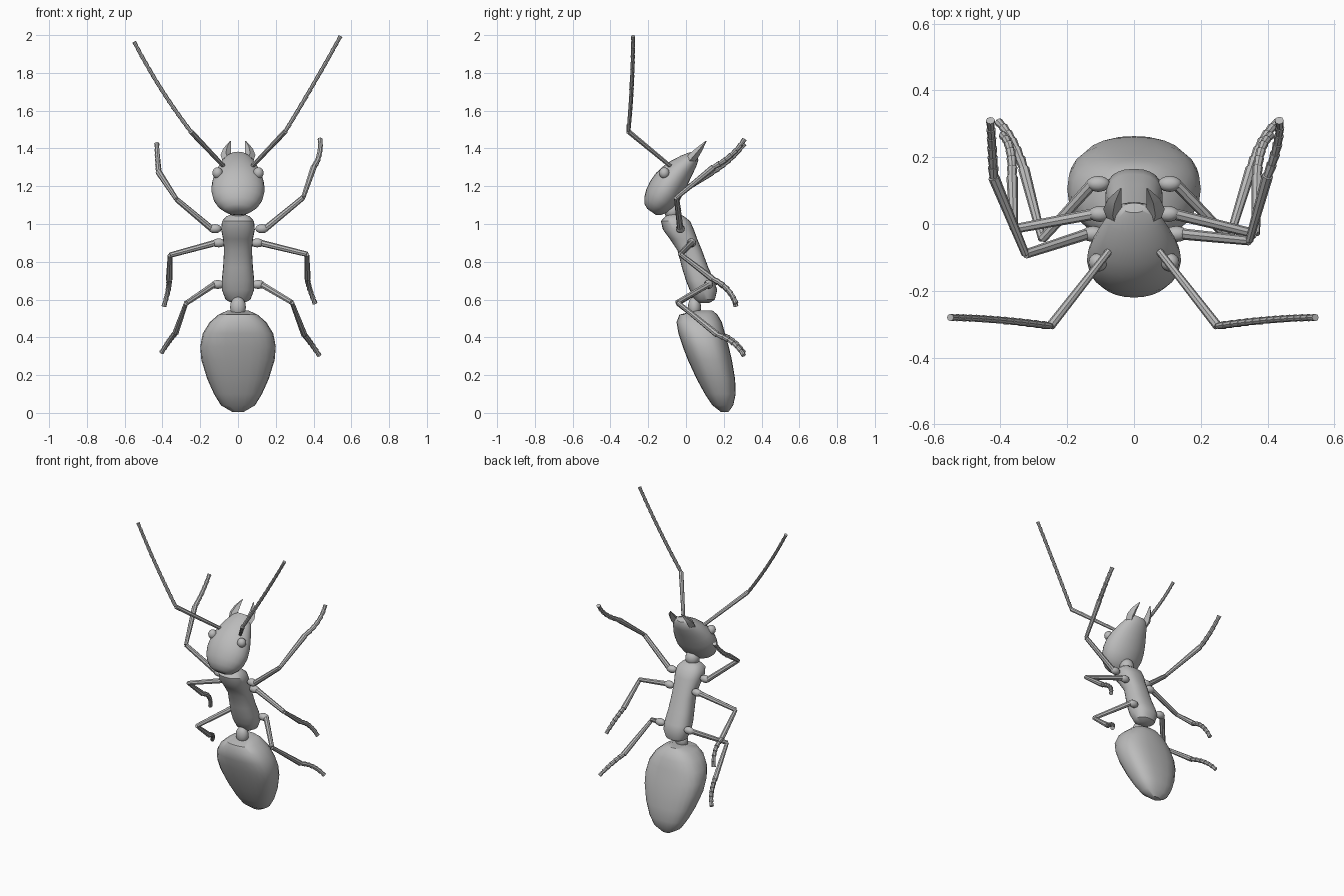
import bpy, bmesh, math
from mathutils import Vector

if "Cube" in bpy.data.objects:
    bpy.data.objects.remove(bpy.data.objects["Cube"], do_unlink=True)

grey = bpy.data.materials.new("body grey")
grey.use_nodes = True
COLOUR = (0.50, 0.50, 0.50, 1)
grey.diffuse_color = COLOUR
grey.node_tree.nodes["Principled BSDF"].inputs["Base Color"].default_value = COLOUR


def finish(name, bm, angle=40):
    """Turn a bmesh into a shaded object."""
    bmesh.ops.recalc_face_normals(bm, faces=bm.faces)
    mesh = bpy.data.meshes.new(name)
    bm.to_mesh(mesh)
    bm.free()
    mesh.materials.append(grey)
    obj = bpy.data.objects.new(name, mesh)
    bpy.context.collection.objects.link(obj)
    bpy.ops.object.select_all(action='DESELECT')
    obj.select_set(True)
    bpy.context.view_layer.objects.active = obj
    bpy.ops.object.shade_smooth_by_angle(angle=math.radians(angle))
    return obj


def skin(bm, rings):
    """Bridge successive vertex rings and cap both ends."""
    for a, b in zip(rings, rings[1:]):
        n = len(a)
        for i in range(n):
            j = (i + 1) % n
            bm.faces.new((a[i], a[j], b[j], b[i]))
    bm.faces.new(rings[0])
    bm.faces.new(rings[-1])


def loft(name, origin, axis, stations, power=2.0, sides=24, angle=40):
    """Loft rounded sections (t, side radius, low, high) along an axis in the YZ plane."""
    d = Vector(axis).normalized()
    up = Vector((0, -d.z, d.y))
    bm = bmesh.new()
    rings = []
    for t, rx, lo, hi in stations:
        ring = []
        for k in range(sides):
            a = 2 * math.pi * k / sides
            c, s = math.cos(a), math.sin(a)
            u = math.copysign(abs(c) ** (2 / power), c) * rx
            v = (lo + hi) / 2 + math.copysign(abs(s) ** (2 / power), s) * (hi - lo) / 2
            ring.append(bm.verts.new(Vector(origin) + d * t + up * v + Vector((u, 0, 0))))
        rings.append(ring)
    skin(bm, rings)
    return finish(name, bm, angle)


def rod(bm, p, q, r1, r2, sides=8):
    """Tapered rod between two points."""
    p, q = Vector(p), Vector(q)
    rot = (q - p).to_track_quat('Z', 'Y')
    skin(bm, [[bm.verts.new(c + rot @ Vector((r * math.cos(a), r * math.sin(a), 0)))
               for a in (2 * math.pi * k / sides for k in range(sides))]
              for c, r in ((p, r1), (q, r2))])


def segmented(bm, path, count, r1, r2):
    """Chain of flared segments along a quadratic curve through three points."""
    a, m, b = (Vector(p) for p in path)
    ctrl = 2 * m - (a + b) / 2
    pts = [a * (1 - t) ** 2 + ctrl * 2 * t * (1 - t) + b * t * t
           for t in (i / count for i in range(count + 1))]
    for i in range(count):
        r = r1 + (r2 - r1) * i / count
        rod(bm, pts[i], pts[i + 1], r * 0.78, r)


def ball(name, centre, size, sides=16):
    bm = bmesh.new()
    bmesh.ops.create_uvsphere(bm, u_segments=sides, v_segments=sides // 2, radius=1)
    for v in bm.verts:
        v.co = Vector([c + s * x for c, s, x in zip(centre, size, v.co)])
    return finish(name, bm, 60)


# Body: head, thorax, waist bead and abdomen
loft("head", (0, -0.17, 1.07), (0, 0.58, 0.815),
     [(-0.012, 0.04, -0.02, 0.035), (0, 0.075, -0.04, 0.06), (0.03, 0.108, -0.062, 0.083),
      (0.07, 0.131, -0.076, 0.099), (0.12, 0.141, -0.08, 0.107), (0.17, 0.138, -0.073, 0.107),
      (0.22, 0.125, -0.065, 0.097), (0.27, 0.106, -0.056, 0.079), (0.32, 0.084, -0.047, 0.053),
      (0.355, 0.062, -0.036, 0.03), (0.373, 0.035, -0.02, 0.015)])
loft("thorax", (0, 0, 0), (0, 0, 1),
     [(0.583, 0.035, -0.125, -0.065), (0.6, 0.066, -0.153, -0.045), (0.65, 0.085, -0.165, -0.02),
      (0.7, 0.086, -0.15, 0.0), (0.77, 0.079, -0.118, 0.022), (0.86, 0.074, -0.085, 0.045),
      (0.92, 0.079, -0.06, 0.085), (0.97, 0.089, -0.042, 0.122), (1.015, 0.085, -0.022, 0.133),
      (1.04, 0.062, 0.01, 0.11), (1.055, 0.03, 0.035, 0.08)], power=2.4)
ball("neck", (0, -0.07, 1.07), (0.045, 0.045, 0.05))
ball("waist", (0, 0.045, 0.56), (0.042, 0.035, 0.055))
loft("abdomen", (0, 0, 0), (0, 0, 1),
     [(0.005, 0.03, -0.225, -0.185), (0.04, 0.09, -0.25, -0.14), (0.1, 0.127, -0.263, -0.1),
      (0.18, 0.163, -0.26, -0.056), (0.28, 0.194, -0.243, -0.01), (0.35, 0.2, -0.227, 0.017),
      (0.42, 0.187, -0.207, 0.04), (0.48, 0.15, -0.19, 0.05), (0.52, 0.104, -0.167, 0.035),
      (0.542, 0.055, -0.14, -0.055)], power=2.5, angle=35)

# Paired head parts
for s, side in ((1, "left"), (-1, "right")):
    ball(side + "_eye", (0.108 * s, -0.115, 1.27), (0.028, 0.028, 0.03))
    # Curved, pointed jaw blade
    bm = bmesh.new()
    skin(bm, [[bm.verts.new((s * (x + w * cx), y + 0.018 * k * cy, z - 0.012 * k * cy))
               for cx, cy in ((-1, 0), (0, -1), (1, 0), (0, 1))]
              for x, y, z, w, k in ((0.055, 0.015, 1.33, 0.026, 1.2), (0.064, 0.045, 1.365, 0.028, 1.1),
                                    (0.058, 0.075, 1.4, 0.02, 0.7), (0.04, 0.107, 1.44, 0.002, 0.1))])
    finish(side + "_jaw", bm)

# Antennae: straight base and beaded whip
for side, s, mid, tip in (("left", 1, (0.405, -0.287, 1.75), (0.543, -0.28, 1.995)),
                          ("right", -1, (-0.41, -0.287, 1.72), (-0.55, -0.28, 1.965))):
    elbow = (0.25 * s, -0.305, 1.49)
    bm = bmesh.new()
    rod(bm, (0.07 * s, -0.075, 1.3), elbow, 0.011, 0.014)
    segmented(bm, (elbow, mid, tip), 14, 0.012, 0.011)
    finish(side + "_antenna", bm)

# Legs: hip, knee, ankle, foot middle, foot tip
LEGS = {
    "left_front_leg": ((0.145, -0.03, 0.975), (0.345, -0.05, 1.14), (0.4, 0.145, 1.3),
                       (0.43, 0.24, 1.365), (0.435, 0.31, 1.45)),
    "right_front_leg": ((-0.14, -0.03, 0.975), (-0.325, -0.09, 1.13), (-0.42, 0.14, 1.275),
                        (-0.425, 0.23, 1.34), (-0.43, 0.31, 1.425)),
    "left_middle_leg": ((0.12, 0.03, 0.9), (0.365, -0.03, 0.84), (0.368, 0.14, 0.71),
                        (0.38, 0.22, 0.655), (0.408, 0.265, 0.58)),
    "right_middle_leg": ((-0.12, 0.03, 0.9), (-0.36, -0.015, 0.835), (-0.365, 0.14, 0.705),
                         (-0.37, 0.22, 0.65), (-0.392, 0.265, 0.565)),
    "left_rear_leg": ((0.125, 0.12, 0.68), (0.285, -0.045, 0.585), (0.35, 0.165, 0.415),
                      (0.385, 0.25, 0.37), (0.43, 0.305, 0.305)),
    "right_rear_leg": ((-0.125, 0.12, 0.68), (-0.275, -0.045, 0.58), (-0.33, 0.165, 0.425),
                       (-0.365, 0.25, 0.38), (-0.405, 0.305, 0.32)),
}
for name, (hip, knee, ankle, foot, tip) in LEGS.items():
    s = 1 if hip[0] > 0 else -1
    ball(name + "_hip", (hip[0] - 0.018 * s, hip[1], hip[2]), (0.036, 0.024, 0.024), 12)
    bm = bmesh.new()
    rod(bm, hip, knee, 0.017, 0.014)
    rod(bm, knee, ankle, 0.012, 0.017)
    segmented(bm, (ankle, foot, tip), 6, 0.016, 0.013)
    finish(name, bm)
